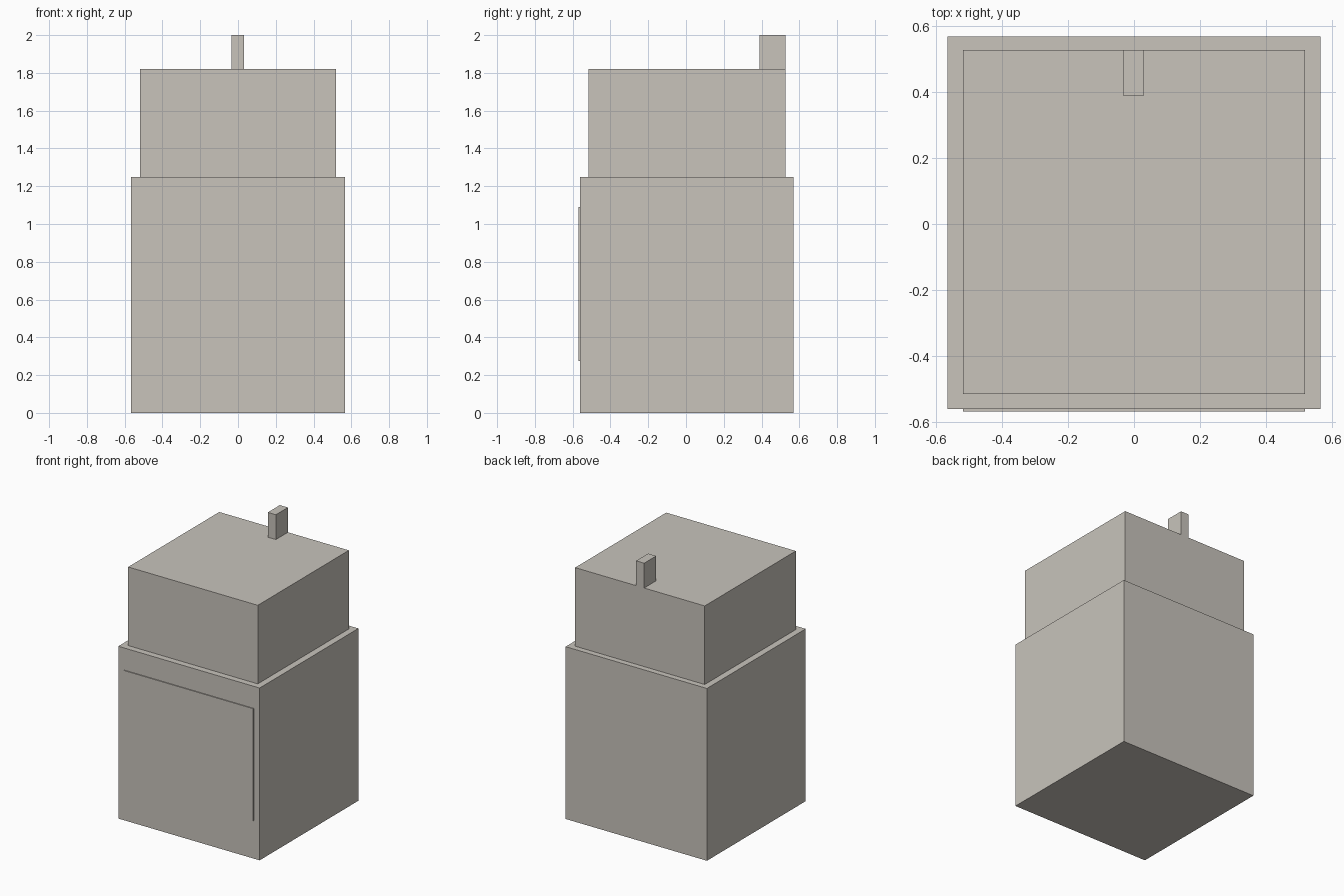
import bpy
import bmesh
from mathutils import Matrix, Vector

if "Cube" in bpy.data.objects:
    bpy.data.objects.remove(bpy.data.objects["Cube"])

stone = bpy.data.materials.new("warm_grey")
stone.diffuse_color = (0.58, 0.55, 0.50, 1.0)
stone.use_nodes = True
stone.node_tree.nodes["Principled BSDF"].inputs["Base Color"].default_value = stone.diffuse_color


def box(name, low, high):
    """Axis-aligned box between two corners."""
    low, high = Vector(low), Vector(high)
    bm = bmesh.new()
    bmesh.ops.create_cube(bm, size=1.0, matrix=Matrix.Diagonal((*(high - low), 1.0)))
    mesh = bpy.data.meshes.new(name)
    bm.to_mesh(mesh)
    bm.free()
    mesh.materials.append(stone)
    obj = bpy.data.objects.new(name, mesh)
    obj.location = (low + high) / 2
    bpy.context.collection.objects.link(obj)
    return obj


# Wide lower block and narrower upper block
box("lower_body", (-0.567, -0.562, 0.0), (0.567, 0.57, 1.25))
box("upper_body", (-0.52, -0.516, 1.25), (0.52, 0.528, 1.82))

# Thin panel on the front of the lower block
box("front_panel", (-0.52, -0.569, 0.275), (0.52, -0.562, 1.09))

# Small post at the back edge of the top
box("rear_post", (-0.034, 0.39, 1.82), (0.031, 0.528, 2.0))
